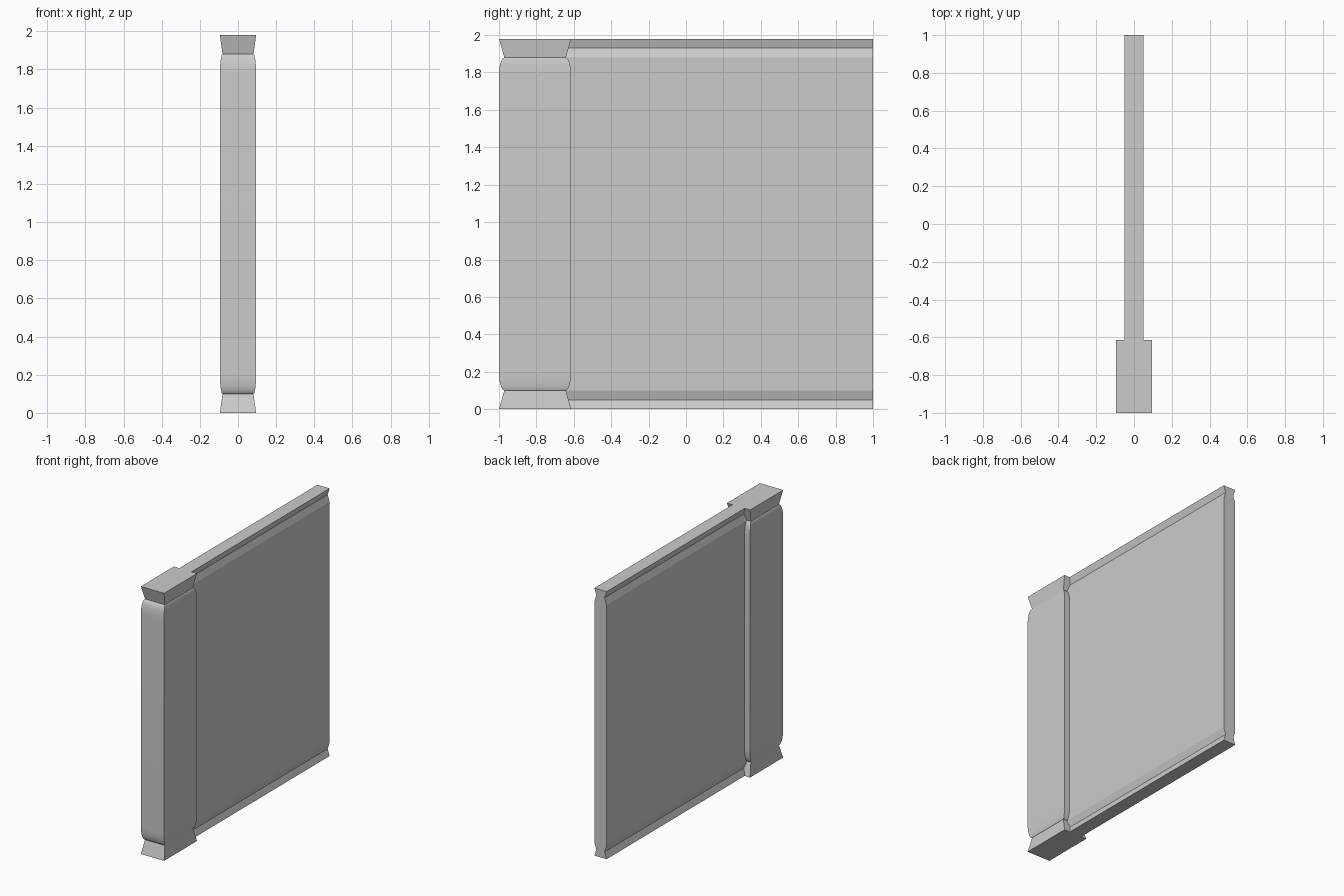
import bpy, bmesh, math

if "Cube" in bpy.data.objects:
    bpy.data.objects.remove(bpy.data.objects["Cube"])

H = 1.98


def loft(name, rings):
    """Stack rectangular rings (x0, x1, y0, y1, z) into a closed solid."""
    bm = bmesh.new()
    loops = [[bm.verts.new(c) for c in
              ((x0, y0, z), (x1, y0, z), (x1, y1, z), (x0, y1, z))]
             for x0, x1, y0, y1, z in rings]
    for a, b in zip(loops, loops[1:]):
        for i in range(4):
            j = (i + 1) % 4
            bm.faces.new((a[i], a[j], b[j], b[i]))
    bm.faces.new(loops[0][::-1])
    bm.faces.new(loops[-1])
    bmesh.ops.recalc_face_normals(bm, faces=bm.faces)
    me = bpy.data.meshes.new(name)
    bm.to_mesh(me)
    bm.free()
    ob = bpy.data.objects.new(name, me)
    bpy.context.collection.objects.link(ob)
    return ob


def mirrored(half):
    """Repeat a (size, z) profile upside down for the top end."""
    return half + [(s, H - z) for s, z in reversed(half)]


# Post: flared foot and cap, with a round-shouldered shaft between
cy, hx, hy = -0.807, 0.095, 0.193
N = 8
half = [(1.0, 0.0), (0.85, 0.10)]
for i in range(1, N + 1):
    t = math.pi / 2 * i / N
    half.append((0.85 + 0.15 * math.sin(t), 0.20 - 0.10 * math.cos(t)))
post = loft("end_post", [(-hx * s, hx * s, cy - hy * s, cy + hy * s, z)
                         for s, z in mirrored(half)])

# Wall panel: thin slab with a V groove along the bottom and top
groove = [(0.05, 0.0), (0.034, 0.05), (0.05, 0.10)]
wall = loft("wall_panel", [(-w, w, -0.68, 1.0, z) for w, z in mirrored(groove)])

# Smooth only the rounded shoulders of the post
bpy.ops.object.select_all(action='DESELECT')
post.select_set(True)
bpy.context.view_layer.objects.active = post
bpy.ops.object.shade_smooth_by_angle(angle=math.radians(25))
